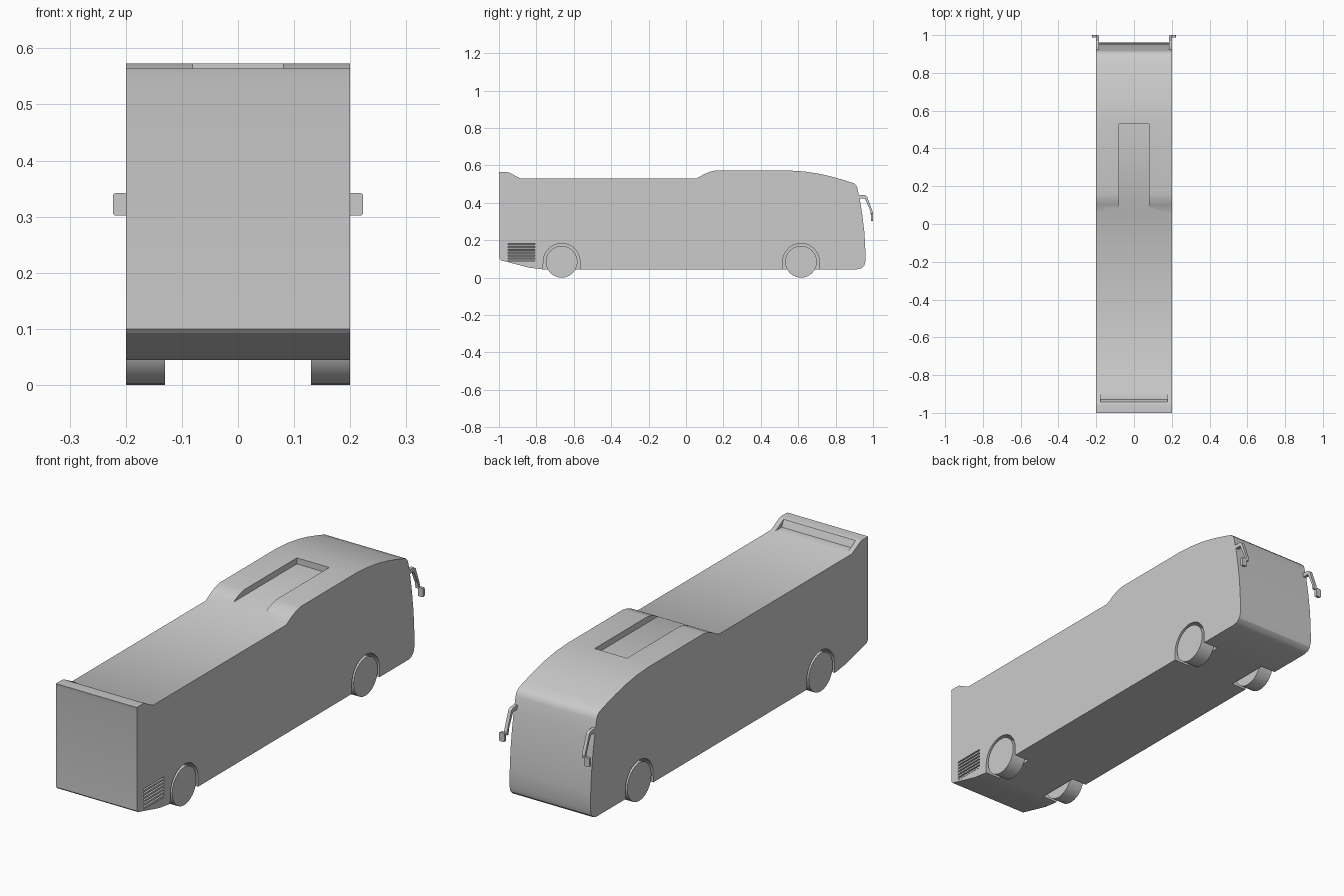
import bpy, bmesh, math

if "Cube" in bpy.data.objects:
    bpy.data.objects.remove(bpy.data.objects["Cube"])

grey = bpy.data.materials.new("body_grey")
grey.diffuse_color = (0.6, 0.6, 0.6, 1)
grey.use_nodes = True
grey.node_tree.nodes["Principled BSDF"].inputs["Base Color"].default_value = grey.diffuse_color


def prism(name, pts, a, b, axis="x"):
    """Extrude a closed profile from a to b; profile is (y, z) along x, or (x, z) along y."""
    place = (lambda t, p: (t, p[0], p[1])) if axis == "x" else (lambda t, p: (p[0], t, p[1]))
    bm = bmesh.new()
    lo = [bm.verts.new(place(a, p)) for p in pts]
    hi = [bm.verts.new(place(b, p)) for p in pts]
    bm.faces.new(lo)
    bm.faces.new(hi[::-1])
    n = len(pts)
    for i in range(n):
        j = (i + 1) % n
        bm.faces.new((lo[i], hi[i], hi[j], lo[j]))
    bmesh.ops.recalc_face_normals(bm, faces=bm.faces[:])
    mesh = bpy.data.meshes.new(name)
    bm.to_mesh(mesh)
    bm.free()
    mesh.materials.append(grey)
    ob = bpy.data.objects.new(name, mesh)
    bpy.context.collection.objects.link(ob)
    return ob


def activate(ob):
    bpy.ops.object.select_all(action="DESELECT")
    ob.select_set(True)
    bpy.context.view_layer.objects.active = ob


def cut(ob, cutter):
    cutter.hide_render = True
    mod = ob.modifiers.new("cut", "BOOLEAN")
    mod.operation = "DIFFERENCE"
    mod.solver = "EXACT"
    mod.object = cutter
    activate(ob)
    bpy.ops.object.modifier_apply(modifier=mod.name)
    bpy.data.objects.remove(cutter, do_unlink=True)


def smooth(ob, angle=30):
    activate(ob)
    bpy.ops.object.shade_smooth_by_angle(angle=math.radians(angle))


# body: side profile extruded across the width
profile = [
    (-0.997, 0.10), (-0.99, 0.093), (-0.84, 0.054), (-0.77, 0.045),
    (0.917, 0.045), (0.938, 0.05), (0.953, 0.064), (0.96, 0.09),
    (0.958, 0.17), (0.953, 0.25), (0.942, 0.34), (0.929, 0.42), (0.917, 0.475),
    (0.911, 0.492), (0.897, 0.505),
    (0.85, 0.52), (0.78, 0.54), (0.71, 0.556), (0.63, 0.568), (0.55, 0.573),
    (0.16, 0.573), (0.13, 0.567), (0.10, 0.555), (0.055, 0.53),
    (-0.885, 0.53), (-0.945, 0.562), (-0.96, 0.564), (-1.0, 0.564), (-0.997, 0.547)]
body = prism("bus_body", profile, -0.2, 0.2)

# roof hatch recess and recess behind the rear roof lip
cut(body, prism("hatch_cutter", [(0.0, 0.546), (0.53, 0.546), (0.53, 0.62), (0.0, 0.62)], -0.08, 0.08))
cut(body, prism("rear_lip_cutter", [(-0.93, 0.531), (-0.86, 0.531), (-0.86, 0.6), (-0.961, 0.6)], -0.178, 0.178))

# wheel arches and wheels
WHEEL_R = 0.085
for label, wy in (("rear", -0.665), ("front", 0.615)):
    for side, s in (("left", -1), ("right", 1)):
        arch = [(wy + 0.098 * math.cos(math.pi * i / 24), 0.085 + 0.098 * math.sin(math.pi * i / 24))
                for i in range(25)]
        arch += [(wy - 0.1, 0.0), (wy + 0.1, 0.0)]
        cut(body, prism("arch_cutter", arch, s * 0.125, s * 0.25))
        circle = [(wy + WHEEL_R * math.cos(math.tau * i / 24), WHEEL_R + WHEEL_R * math.sin(math.tau * i / 24))
                  for i in range(24)]
        smooth(prism(f"{label}_{side}_wheel", circle, s * 0.13, s * 0.2))

# engine grille recess on the right side, with louvres
cut(body, prism("grille_cutter", [(-0.953, 0.09), (-0.807, 0.09), (-0.807, 0.182), (-0.953, 0.182)], 0.18, 0.25))
for i in range(6):
    z = 0.091 + i * 0.0152
    prism(f"grille_louvre_{i + 1}",
          [(0.179, z + 0.013), (0.2, z + 0.008), (0.2, z), (0.179, z + 0.005)], -0.954, -0.806, "y")
smooth(body)

# mirrors: bent arm with a small rounded plate
arm = [(0.905, 0.444), (0.957, 0.442), (0.968, 0.434), (0.999, 0.35), (0.997, 0.335),
       (0.988, 0.335), (0.985, 0.36), (0.956, 0.424), (0.905, 0.424)]
for side, s in (("left", -1), ("right", 1)):
    prism(f"{side}_mirror_arm", arm, s * 0.185, s * 0.2)
    plate = []
    for cx, cz, start in ((0.218, 0.337, 0), (0.202, 0.337, 90), (0.202, 0.307, 180), (0.218, 0.307, 270)):
        for k in range(4):
            t = math.radians(start + 30 * k)
            plate.append((s * (cx + 0.005 * math.cos(t)), cz + 0.005 * math.sin(t)))
    smooth(prism(f"{side}_mirror_plate", plate, 0.988, 1.0, "y"))
